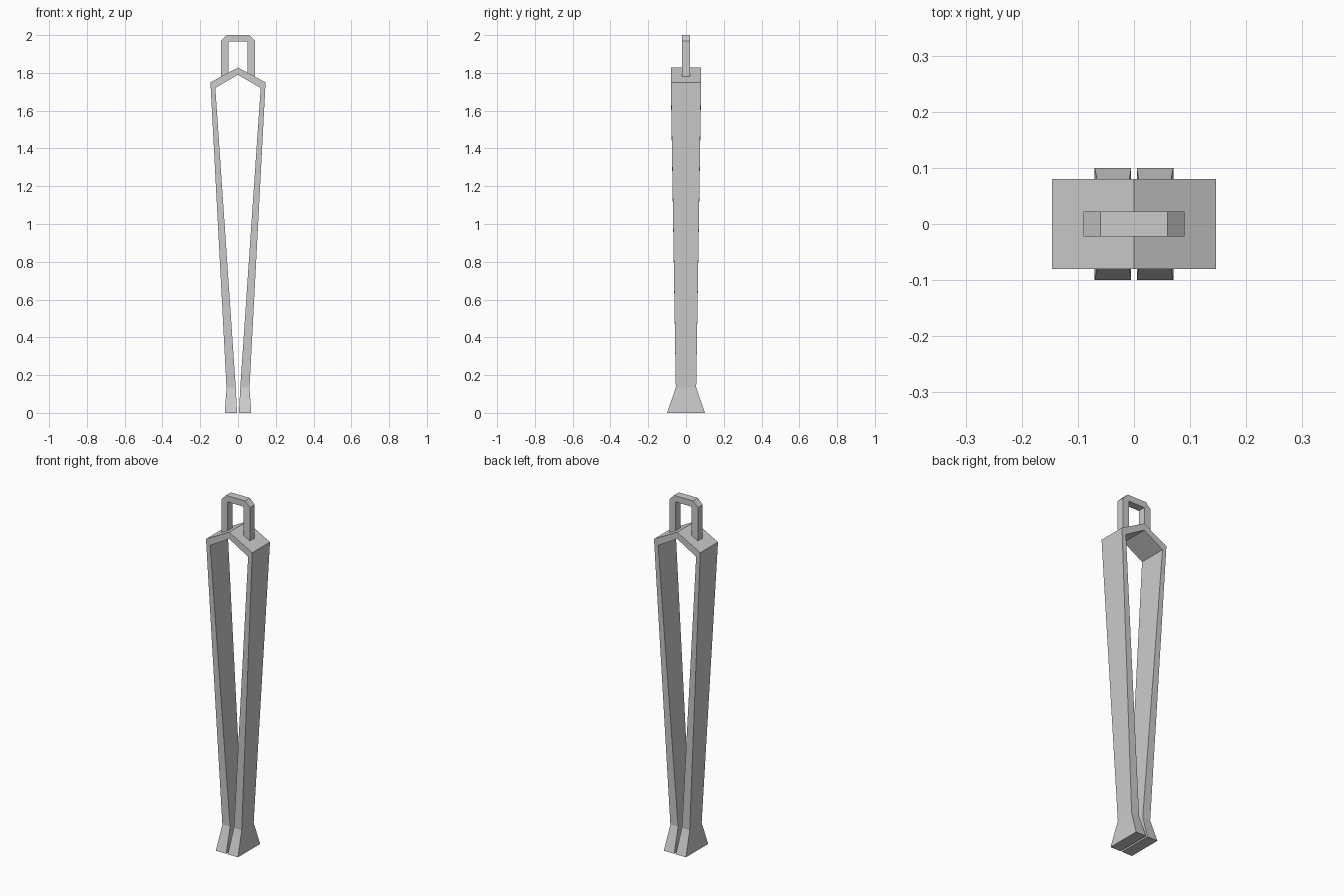
import bpy, bmesh

if "Cube" in bpy.data.objects:
    bpy.data.objects.remove(bpy.data.objects["Cube"])


def sweep(name, sections):
    """Flat-faced bar through sections of (outer x,z), (inner x,z), half depth."""
    bm = bmesh.new()
    rings = []
    for (ox, oz), (ix, iz), d in sections:
        corners = [(ox, -d, oz), (ix, -d, iz), (ix, d, iz), (ox, d, oz)]
        rings.append([bm.verts.new(c) for c in corners])
    for a, b in zip(rings, rings[1:]):
        for i in range(4):
            j = (i + 1) % 4
            bm.faces.new((a[i], a[j], b[j], b[i]))
    bm.faces.new(rings[0])
    bm.faces.new(rings[-1][::-1])
    bmesh.ops.recalc_face_normals(bm, faces=bm.faces[:])
    mesh = bpy.data.meshes.new(name)
    bm.to_mesh(mesh)
    bm.free()
    obj = bpy.data.objects.new(name, mesh)
    bpy.context.collection.objects.link(obj)
    return obj


def mirrored(half):
    """Add the left-hand sections to a right-hand half."""
    return [((-o[0], o[1]), (-i[0], i[1]), d) for o, i, d in half if o[0] > 0] + half[::-1]


# Tong arms: flared foot, long tapering arm, shoulder and peaked bridge
arm = [
    ((0.070, 0.00), (0.005, 0.00), 0.100),
    ((0.061, 0.135), (0.012, 0.135), 0.054),
    ((0.146, 1.75), (0.120, 1.72), 0.080),
    ((0.000, 1.828), (0.000, 1.79), 0.080),
]
sweep("tong_arms", mirrored(arm))

# Hanging loop: chamfered outside, square inside, legs sunk into the bridge
r = 0.022
loop = [
    ((0.090, 1.777), (0.050, 1.777), r),
    ((0.090, 1.97), (0.050, 1.965), r),
    ((0.060, 2.00), (0.050, 1.965), r),
]
loop_obj = sweep("hanging_loop", mirrored(loop))

# Merge the doubled inner corners of the loop
bm = bmesh.new()
bm.from_mesh(loop_obj.data)
bmesh.ops.remove_doubles(bm, verts=bm.verts[:], dist=0.0001)
bm.to_mesh(loop_obj.data)
bm.free()
